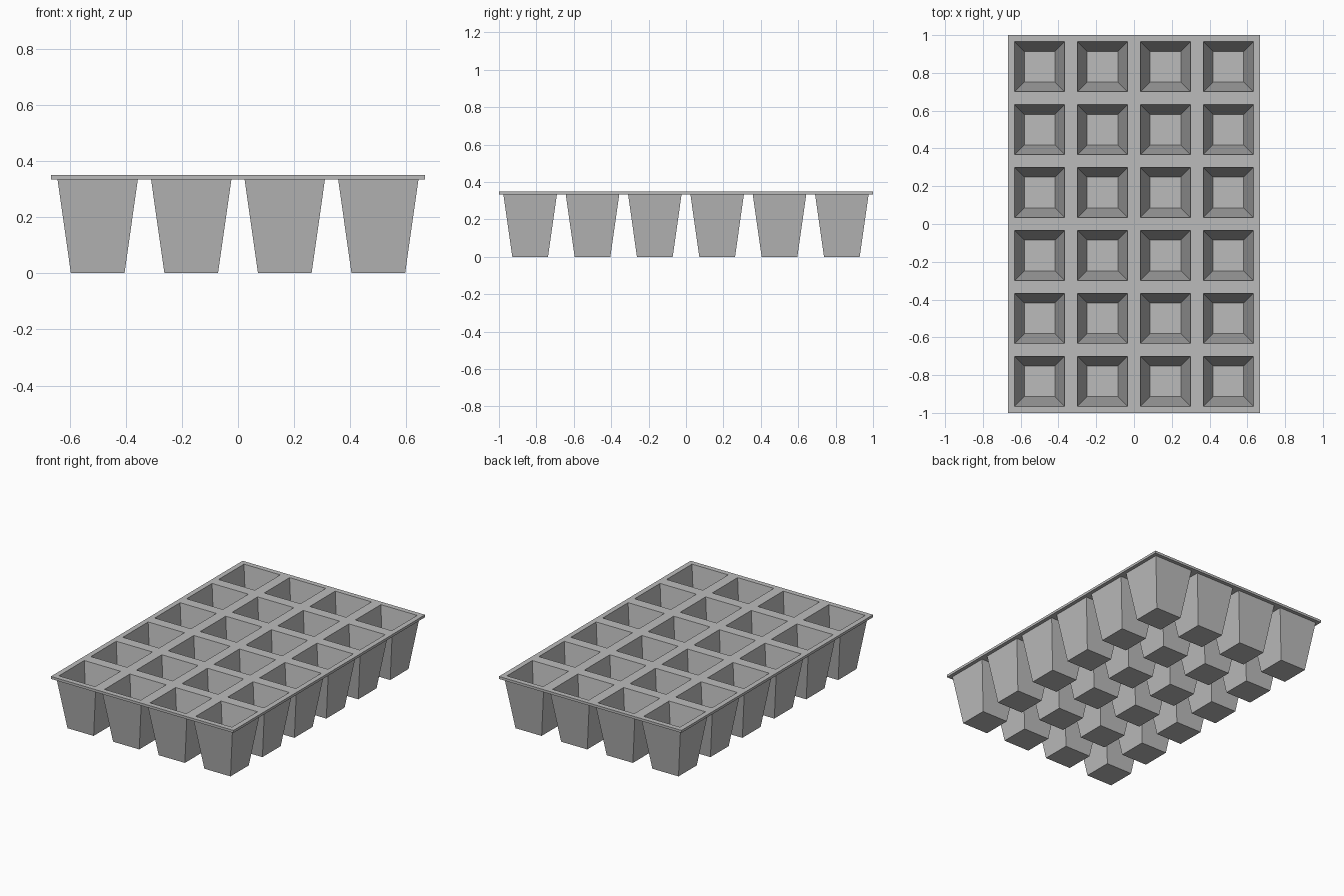
import bpy
import bmesh

if "Cube" in bpy.data.objects:
    bpy.data.objects.remove(bpy.data.objects["Cube"], do_unlink=True)

COLUMNS, ROWS = 4, 6
PITCH = 2 / ROWS
HEIGHT, THICK = 0.35, 0.0165

# Square rings as (half width, height), from the tray surface to the cell base
INNER = [(PITCH / 2, HEIGHT), (0.1325, HEIGHT), (0.081, THICK)]
OUTER = [(PITCH / 2, HEIGHT - THICK), (0.143, HEIGHT - THICK), (0.0955, 0)]


def add_skin(bm, cx, cy, rings):
    """Join successive square rings and close the last one."""
    loops = []
    for half, z in rings:
        corners = ((-1, -1), (1, -1), (1, 1), (-1, 1))
        loops.append([bm.verts.new((cx + sx * half, cy + sy * half, z))
                      for sx, sy in corners])
    for a, b in zip(loops, loops[1:]):
        for i in range(4):
            j = (i + 1) % 4
            bm.faces.new((a[i], a[j], b[j], b[i]))
    bm.faces.new(loops[-1])


plastic = bpy.data.materials.new("grey plastic")
plastic.use_nodes = True
grey = (0.5, 0.5, 0.5, 1)
plastic.diffuse_color = grey
plastic.node_tree.nodes["Principled BSDF"].inputs["Base Color"].default_value = grey

# Tapered cells share one rim sheet
bm = bmesh.new()
for column in range(COLUMNS):
    for row in range(ROWS):
        x = (column - (COLUMNS - 1) / 2) * PITCH
        y = (row - (ROWS - 1) / 2) * PITCH
        add_skin(bm, x, y, INNER)
        add_skin(bm, x, y, OUTER)
bmesh.ops.remove_doubles(bm, verts=bm.verts, dist=0.0005)

# Rim edge closes the upper and lower skins
border = [e for e in bm.edges if e.is_boundary]
bmesh.ops.bridge_loops(bm, edges=border)
bmesh.ops.recalc_face_normals(bm, faces=bm.faces)

mesh = bpy.data.meshes.new("seedling_tray")
bm.to_mesh(mesh)
bm.free()
mesh.materials.append(plastic)
tray = bpy.data.objects.new("seedling_tray", mesh)
bpy.context.collection.objects.link(tray)
